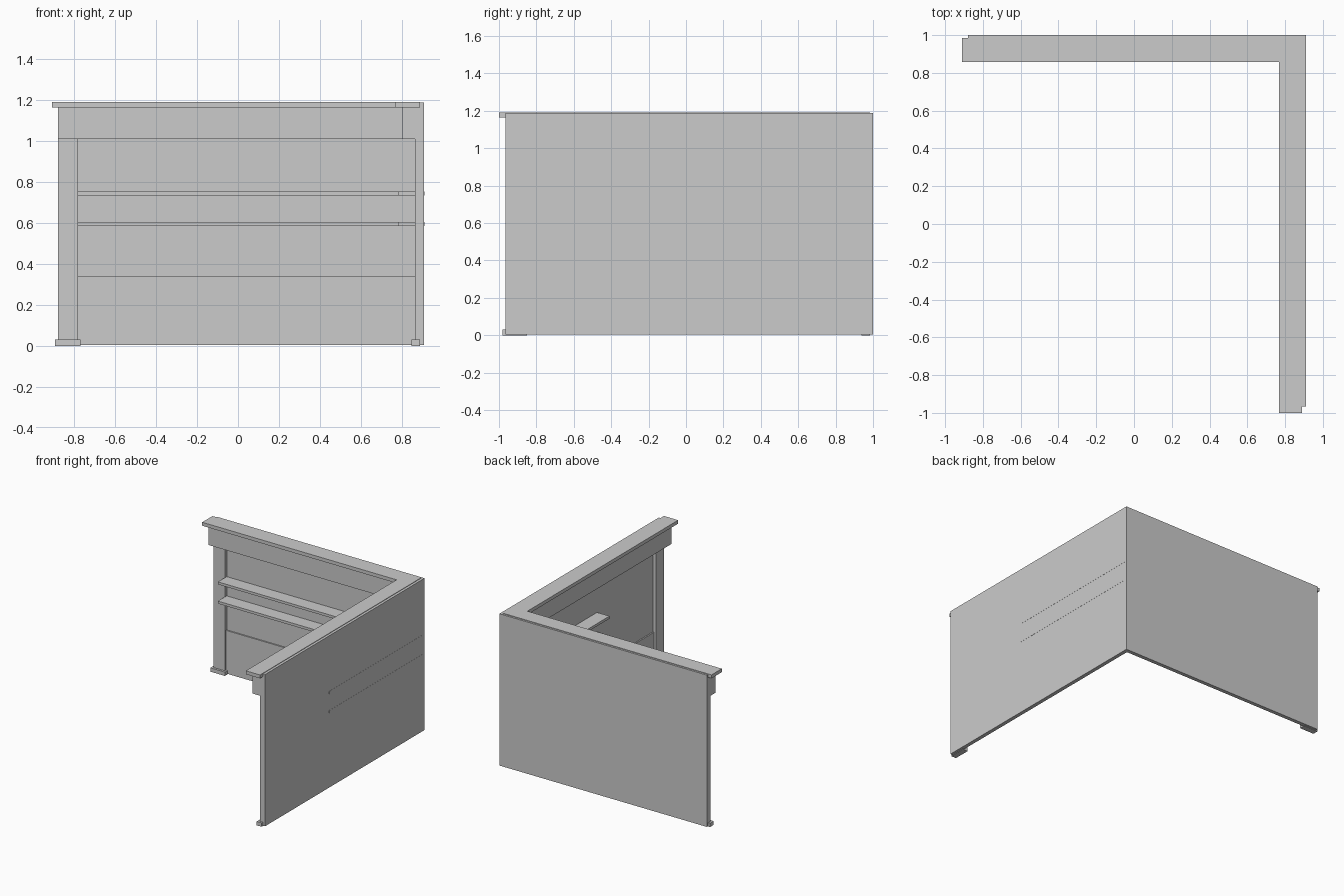
import bpy, bmesh

if "Cube" in bpy.data.objects:
    bpy.data.objects.remove(bpy.data.objects["Cube"])

XC, YC = 0.91, 1.0   # outer corner of the L-shaped counter


def prism(name, pts, z0, z1):
    """Extrude a flat outline from z0 to z1."""
    bm = bmesh.new()
    face = bm.faces.new([bm.verts.new((x, y, z0)) for x, y in pts])
    ext = bmesh.ops.extrude_face_region(bm, geom=[face])
    verts = [v for v in ext["geom"] if isinstance(v, bmesh.types.BMVert)]
    bmesh.ops.translate(bm, verts=verts, vec=(0, 0, z1 - z0))
    bmesh.ops.recalc_face_normals(bm, faces=bm.faces)
    mesh = bpy.data.meshes.new(name)
    bm.to_mesh(mesh)
    bm.free()
    obj = bpy.data.objects.new(name, mesh)
    bpy.context.collection.objects.link(obj)
    return obj


def ell(name, x_end, y_end, inner, outer_x, outer_y, z0, z1):
    """L-shaped run: inner/outer are distances in from the outer corner."""
    xi, yi, xo, yo = XC - inner, YC - inner, XC - outer_x, YC - outer_y
    return prism(name, [(x_end, yo), (x_end, yi), (xi, yi),
                        (xi, y_end), (xo, y_end), (xo, yo)], z0, z1)


def box(name, x0, x1, y0, y1, z0, z1):
    return prism(name, [(x0, y0), (x1, y0), (x1, y1), (x0, y1)], z0, z1)


# Outer walls, lower inner panel, frieze and counter top
ell("outer_wall", -0.88, -0.965, 0.02, 0, 0, 0.004, 1.188)
ell("lower_panel", -0.80, -0.88, 0.03, 0.015, 0.015, 0.004, 0.34)
ell("frieze", -0.88, -0.965, 0.108, 0.015, 0.015, 1.01, 1.168)
ell("counter_top", -0.91, -1.0, 0.142, 0.02, 0.015, 1.165, 1.192)

# Two shelves, whose side run just passes through the side wall
for i, z in enumerate((0.585, 0.735)):
    ell(f"shelf_{i + 1}", -0.785, -0.175, 0.127, -0.001, 0.015, z, z + 0.02)

# End posts and their plinths
box("back_post", -0.88, -0.783, 0.955, 0.985, 0.004, 1.012)
box("side_post", 0.865, 0.895, -0.965, -0.865, 0.004, 1.012)
box("back_plinth", -0.895, -0.77, 0.938, 0.983, 0, 0.03)
box("side_plinth", 0.847, 0.89, -0.98, -0.85, 0, 0.03)
